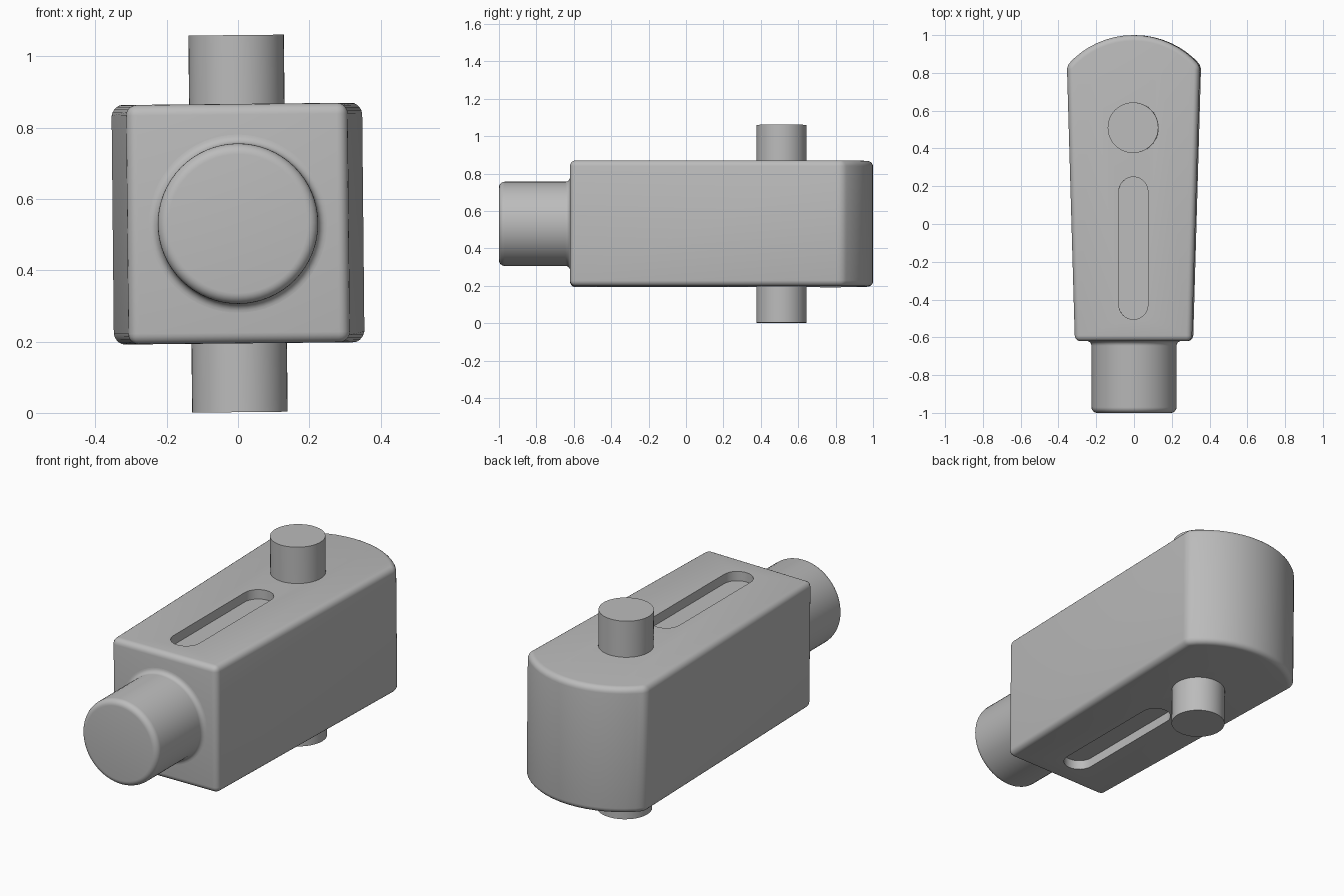
import bpy, bmesh, math
from mathutils import Matrix

if "Cube" in bpy.data.objects:
    bpy.data.objects.remove(bpy.data.objects["Cube"], do_unlink=True)

MID = 0.531                                   # height of the centre axis
BODY_HALF = 0.336
TILT = Matrix.Translation((0, 0, MID)) @ Matrix.Rotation(-0.01, 4, 'Y')

grey = bpy.data.materials.new("light_grey")
grey.use_nodes = True
COLOUR = (0.5, 0.5, 0.5, 1)
grey.diffuse_color = COLOUR
grey.node_tree.nodes["Principled BSDF"].inputs["Base Color"].default_value = COLOUR


def arc(cx, cy, r, start, end, n):
    """Points on an arc, angles in degrees."""
    angles = [math.radians(start + (end - start) * i / n) for i in range(n + 1)]
    return [(cx + r * math.cos(a), cy + r * math.sin(a)) for a in angles]


def finish(name, bm):
    bmesh.ops.recalc_face_normals(bm, faces=bm.faces)
    mesh = bpy.data.meshes.new(name)
    bm.to_mesh(mesh)
    bm.free()
    obj = bpy.data.objects.new(name, mesh)
    bpy.context.collection.objects.link(obj)
    obj.matrix_world = TILT
    mesh.materials.append(grey)
    return obj


def prism(name, outline, z0, z1):
    """Extrude a plan outline between two heights."""
    bm = bmesh.new()
    face = bm.faces.new([bm.verts.new((x, y, z0)) for x, y in outline])
    top = bmesh.ops.extrude_face_region(bm, geom=[face])["geom"]
    verts = [v for v in top if isinstance(v, bmesh.types.BMVert)]
    bmesh.ops.translate(bm, verts=verts, vec=(0, 0, z1 - z0))
    return finish(name, bm)


def lathe_y(name, profile, steps=64):
    """Spin a (radius, y) profile around the y axis."""
    bm = bmesh.new()
    verts = [bm.verts.new((r, y, 0)) for r, y in profile]
    edges = [bm.edges.new(pair) for pair in zip(verts, verts[1:])]
    bmesh.ops.spin(bm, geom=verts + edges, cent=(0, 0, 0), axis=(0, 1, 0),
                   angle=math.tau, steps=steps, use_merge=True)
    bmesh.ops.remove_doubles(bm, verts=bm.verts, dist=1e-5)
    return finish(name, bm)


def shade(obj):
    bpy.ops.object.select_all(action='DESELECT')
    obj.select_set(True)
    bpy.context.view_layer.objects.active = obj
    bpy.ops.object.shade_smooth_by_angle(angle=math.radians(32))


# Tapered body with a bowed back and rounded edges
outline = [(-0.31, -0.62), (0.31, -0.62)] + arc(0, 0.537, 0.463, 40.5, 139.5, 16)
body = prism("body", outline, -BODY_HALF, BODY_HALF)
bevel = body.modifiers.new("rounded_edges", 'BEVEL')
bevel.width = 0.03
bevel.segments = 5
bevel.limit_method = 'ANGLE'
bevel.angle_limit = math.radians(25)

# Long slot pocket in the top and in the bottom
slot = arc(0, 0.172, 0.077, 0, 180, 16) + arc(0, -0.428, 0.077, 180, 360, 16)
for side, z0, z1 in (("top", 0.286, 0.4), ("bottom", -0.4, -0.286)):
    cutter = prism(side + "_slot_cutter", slot, z0, z1)
    cutter.hide_render = True
    cutter.hide_set(True)
    cut = body.modifiers.new(side + "_slot", 'BOOLEAN')
    cut.operation = 'DIFFERENCE'
    cut.solver = 'EXACT'
    cut.object = cutter

# Bake the cuts so that the helpers can go
bpy.context.view_layer.update()
baked = bpy.data.meshes.new_from_object(
    body.evaluated_get(bpy.context.evaluated_depsgraph_get()))
body.modifiers.clear()
body.data = baked
for side in ("top", "bottom"):
    bpy.data.objects.remove(bpy.data.objects[side + "_slot_cutter"], do_unlink=True)

# Round front spigot: softened end, flared foot against the body
end_round = arc(0.195, -0.97, 0.03, -90, 0, 6)
foot = arc(0.25, -0.645, 0.025, 180, 90, 6)
spigot = lathe_y("front_spigot", [(0, -1)] + end_round + foot + [(0.25, -0.6), (0, -0.6)])

# Pivot pin through the body
pin = prism("pivot_pin", arc(0, 0.51, 0.134, 0, 352.5, 47), -0.529, 0.529)

for part in (body, spigot, pin):
    shade(part)
